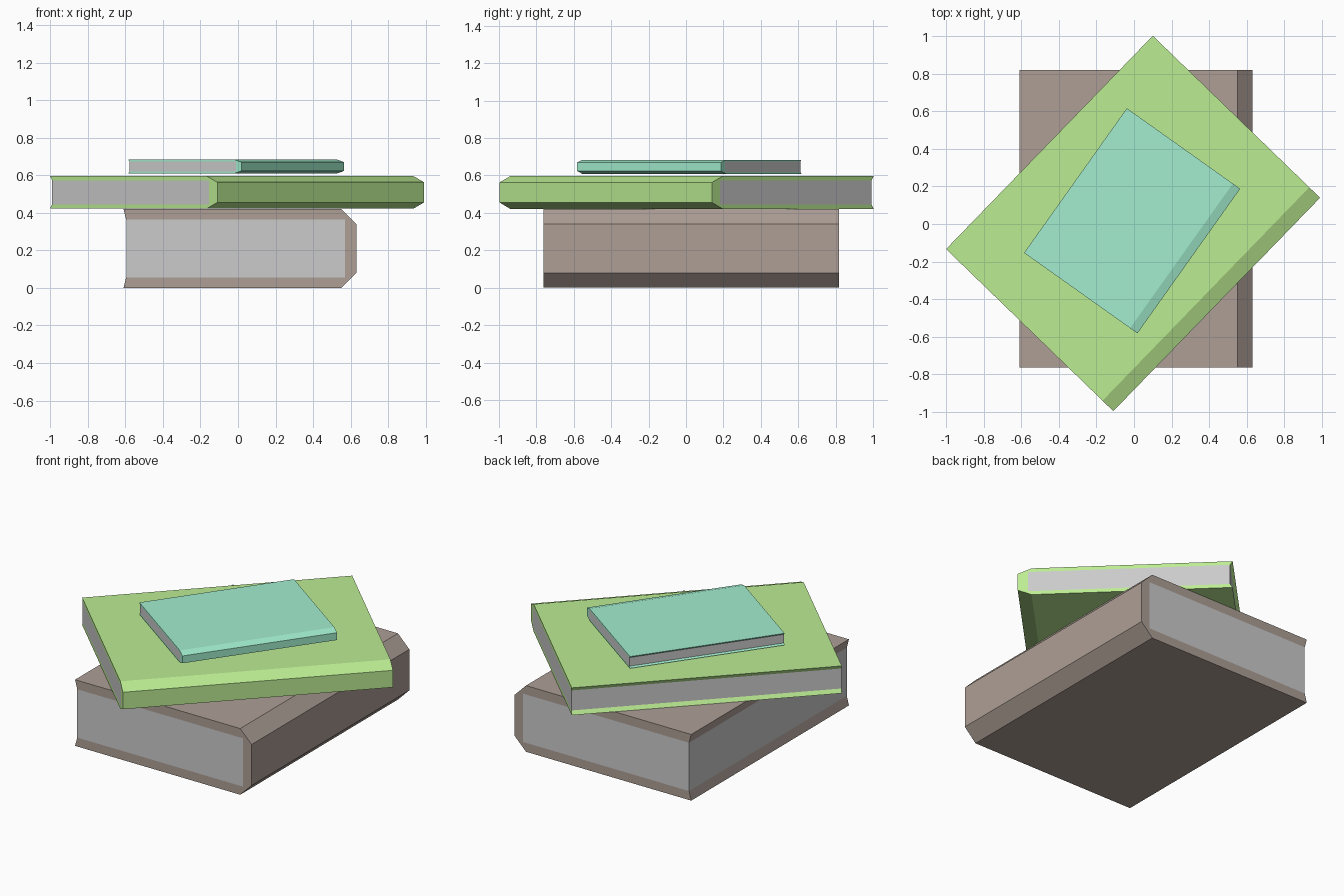
import bpy, bmesh
from math import radians
from mathutils import Matrix

if "Cube" in bpy.data.objects:
    bpy.data.objects.remove(bpy.data.objects["Cube"])

# Book cross-section (x across, z up in 0..1 of thickness), spine on +x
COVER = [(-0.62, 0), (0.54, 0), (0.62, 0.19), (0.62, 0.81), (0.54, 1), (-0.62, 1),
         (-0.605, 0.865), (0.56, 0.865), (0.56, 0.135), (-0.605, 0.135)]
PAGES = [(-0.605, 0.135), (0.56, 0.135), (0.56, 0.865), (-0.605, 0.865)]
HALF_LENGTH = 0.791


def prism(name, profile, matrix, material=None):
    """Extrude an x-z profile along y and bake the placement into the mesh."""
    bm = bmesh.new()
    face = bm.faces.new([bm.verts.new((x, -HALF_LENGTH, z)) for x, z in profile])
    ext = bmesh.ops.extrude_face_region(bm, geom=[face], use_keep_orig=True)
    moved = [v for v in ext["geom"] if isinstance(v, bmesh.types.BMVert)]
    bmesh.ops.translate(bm, verts=moved, vec=(0, 2 * HALF_LENGTH, 0))
    bmesh.ops.recalc_face_normals(bm, faces=bm.faces)
    bm.transform(matrix)
    mesh = bpy.data.meshes.new(name)
    bm.to_mesh(mesh)
    bm.free()
    if material:
        mesh.materials.append(material)
    obj = bpy.data.objects.new(name, mesh)
    bpy.context.collection.objects.link(obj)
    return obj


def book(name, x, y, z, thickness, scale, angle, color):
    mat = bpy.data.materials.new(name + "_cover")
    mat.diffuse_color = (*color, 1)
    mat.use_nodes = True
    mat.node_tree.nodes["Principled BSDF"].inputs["Base Color"].default_value = mat.diffuse_color
    m = (Matrix.Translation((x, y, z)) @ Matrix.Rotation(radians(angle), 4, 'Z')
         @ Matrix.Diagonal((scale, scale, thickness, 1)))
    prism(name + "_cover", COVER, m, mat)
    prism(name + "_pages", PAGES, m)


# Stack from bottom to top
book("bottom_book", 0.01, 0.028, 0.0, 0.42, 1.0, 0, (0.42, 0.345, 0.305))
book("middle_book", -0.005, 0.003, 0.422, 0.174, 1.0, -44.1, (0.50, 0.84, 0.29))
book("top_book", -0.01, 0.017, 0.609, 0.075, 0.597, -35.4, (0.36, 0.85, 0.62))
